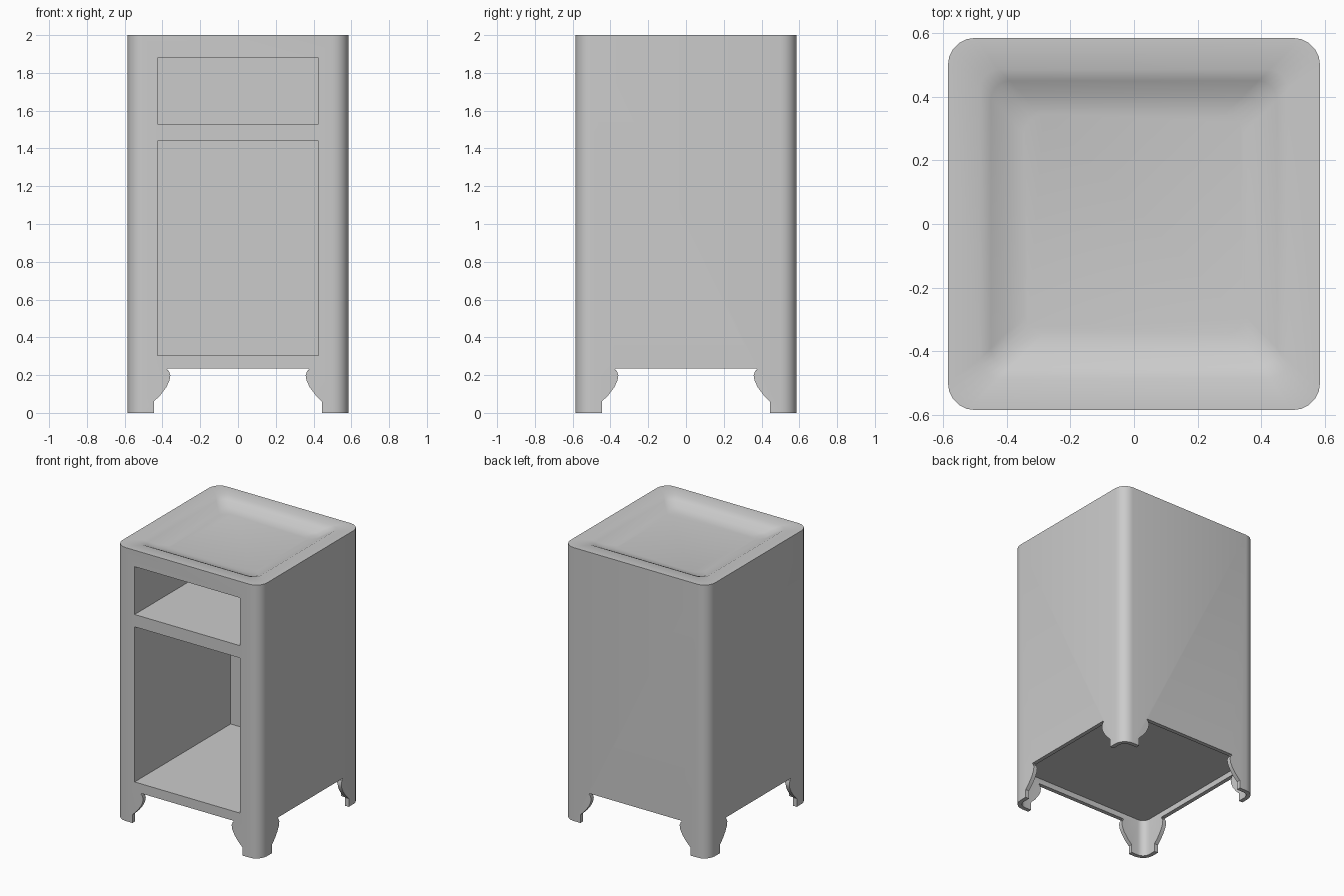
import bpy
import bmesh
import math

cube = bpy.data.objects.get("Cube")
if cube:
    bpy.data.objects.remove(cube, do_unlink=True)

HALF = 0.585      # half width of the cabinet
RADIUS = 0.085    # vertical corner radius
APRON = 0.235     # height of the apron's lower edge
WALL = 0.03

grey = bpy.data.materials.new("painted_grey")
grey.use_nodes = True
grey.diffuse_color = (0.6, 0.6, 0.6, 1)
grey.node_tree.nodes["Principled BSDF"].inputs["Base Color"].default_value = (0.6, 0.6, 0.6, 1)


def add_object(name, bm):
    bmesh.ops.recalc_face_normals(bm, faces=bm.faces)
    mesh = bpy.data.meshes.new(name)
    bm.to_mesh(mesh)
    bm.free()
    mesh.materials.append(grey)
    obj = bpy.data.objects.new(name, mesh)
    bpy.context.collection.objects.link(obj)
    return obj


def rounded_square(half, radius, steps=5):
    points = []
    for quarter in range(4):
        turn = quarter * math.pi / 2
        sx = 1 if quarter in (0, 3) else -1
        sy = 1 if quarter < 2 else -1
        for i in range(steps + 1):
            a = turn + i / steps * math.pi / 2
            points.append((sx * (half - radius) + radius * math.cos(a),
                           sy * (half - radius) + radius * math.sin(a)))
    return points


def stacked_rings(name, rings):
    """Solid skin through rounded squares given as (half, radius, z)."""
    bm = bmesh.new()
    loops = [[bm.verts.new((x, y, z)) for x, y in rounded_square(h, r)]
             for h, r, z in rings]
    for low, high in zip(loops, loops[1:]):
        n = len(low)
        for i in range(n):
            j = (i + 1) % n
            bm.faces.new((low[i], low[j], high[j], high[i]))
    bm.faces.new(loops[0][::-1])
    bm.faces.new(loops[-1])
    return add_object(name, bm)


def box(name, x, y, z):
    bm = bmesh.new()
    bmesh.ops.create_cube(bm, size=1)
    for v in bm.verts:
        for axis, (lo, hi) in enumerate((x, y, z)):
            v.co[axis] = hi if v.co[axis] > 0 else lo
    return add_object(name, bm)


def arch(name, along_x):
    """Bracket-foot opening, extruded right through the base."""
    side = [(0.445, -0.1), (0.445, 0.06), (0.41, 0.095), (0.38, 0.135),
            (0.363, 0.17), (0.358, 0.2), (0.366, 0.222), (0.375, 0.228),
            (0.37, APRON)]
    outline = side + [(-u, z) for u, z in reversed(side)]
    bm = bmesh.new()
    face = bm.faces.new([bm.verts.new((-1, u, z) if along_x else (u, -1, z))
                         for u, z in outline])
    moved = bmesh.ops.extrude_face_region(bm, geom=[face])["geom"]
    shift = (2, 0, 0) if along_x else (0, 2, 0)
    bmesh.ops.translate(bm, vec=shift,
                        verts=[g for g in moved if isinstance(g, bmesh.types.BMVert)])
    return add_object(name, bm)


# Cabinet body with a shallow dished top
cabinet = stacked_rings("cabinet_body", [
    (HALF, RADIUS, 0), (HALF, RADIUS, 2),
    (HALF - 0.1, 0.06, 2), (HALF - 0.135, 0.06, 1.982),
    (HALF - 0.18, 0.06, 1.955), (HALF - 0.24, 0.06, 1.942)])

# Open compartments, hollow base and foot openings
cutters = [
    box("upper_compartment", (-0.427, 0.427), (-1, 0.525), (1.53, 1.88)),
    box("lower_compartment", (-0.427, 0.427), (-1, 0.525), (0.305, 1.44)),
    stacked_rings("base_hollow", [(HALF - WALL, RADIUS - WALL, -0.1),
                                  (HALF - WALL, RADIUS - WALL, 0.275)]),
    arch("front_back_arch", False),
    arch("side_arch", True),
]
bpy.ops.object.select_all(action="DESELECT")
cabinet.select_set(True)
bpy.context.view_layer.objects.active = cabinet
for cutter in cutters:
    mod = cabinet.modifiers.new(cutter.name, "BOOLEAN")
    mod.operation = "DIFFERENCE"
    mod.solver = "EXACT"
    mod.object = cutter
    bpy.ops.object.modifier_apply(modifier=mod.name)
    bpy.data.objects.remove(cutter, do_unlink=True)

bpy.ops.object.shade_smooth_by_angle(angle=math.radians(35))
